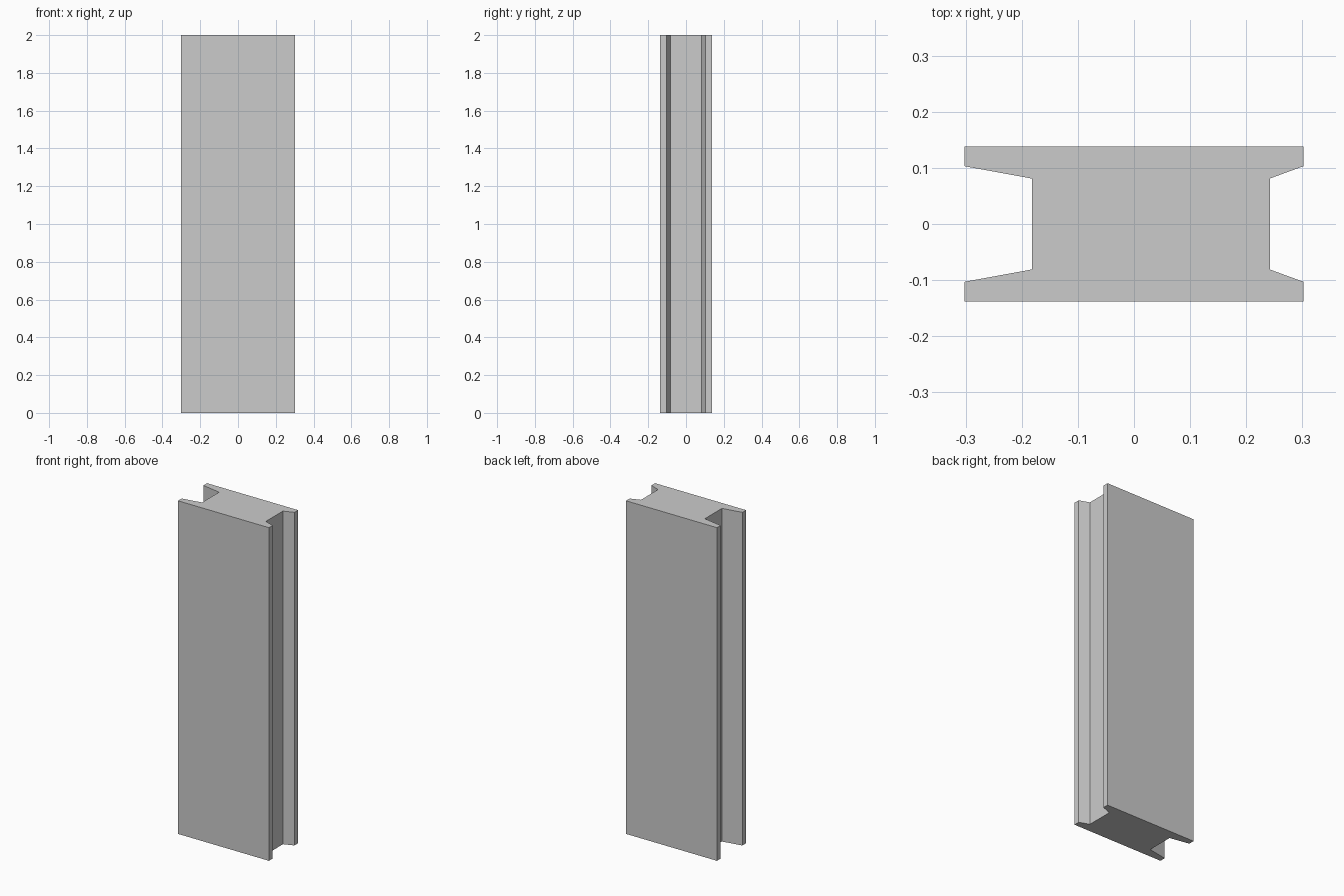
import bpy, bmesh

if "Cube" in bpy.data.objects:
    bpy.data.objects.remove(bpy.data.objects["Cube"])

HEIGHT = 2.0
HALF_W = 0.302              # flange half width (x)
WEB_LEFT, WEB_RIGHT = -0.182, 0.242
OUTER, LIP, ROOT = 0.138, 0.103, 0.081   # flange face, tip and root (y)

# Back half of the channelled profile, mirrored in y for the front half
back = [(HALF_W, OUTER), (-HALF_W, OUTER), (-HALF_W, LIP), (WEB_LEFT, ROOT)]
back_right = [(WEB_RIGHT, ROOT), (HALF_W, LIP)]
left_side = back + [(x, -y) for x, y in reversed(back)]
profile = left_side + [(x, -y) for x, y in reversed(back_right)] + back_right

# Post: profile extruded straight up
bm = bmesh.new()
base = bm.faces.new([bm.verts.new((x, y, 0)) for x, y in profile])
ext = bmesh.ops.extrude_face_region(bm, geom=[base], use_keep_orig=True)
top = [v for v in ext["geom"] if isinstance(v, bmesh.types.BMVert)]
bmesh.ops.translate(bm, verts=top, vec=(0, 0, HEIGHT))
bmesh.ops.recalc_face_normals(bm, faces=bm.faces[:])

mesh = bpy.data.meshes.new("slotted_post")
bm.to_mesh(mesh)
bm.free()
post = bpy.data.objects.new("slotted_post", mesh)
bpy.context.collection.objects.link(post)
